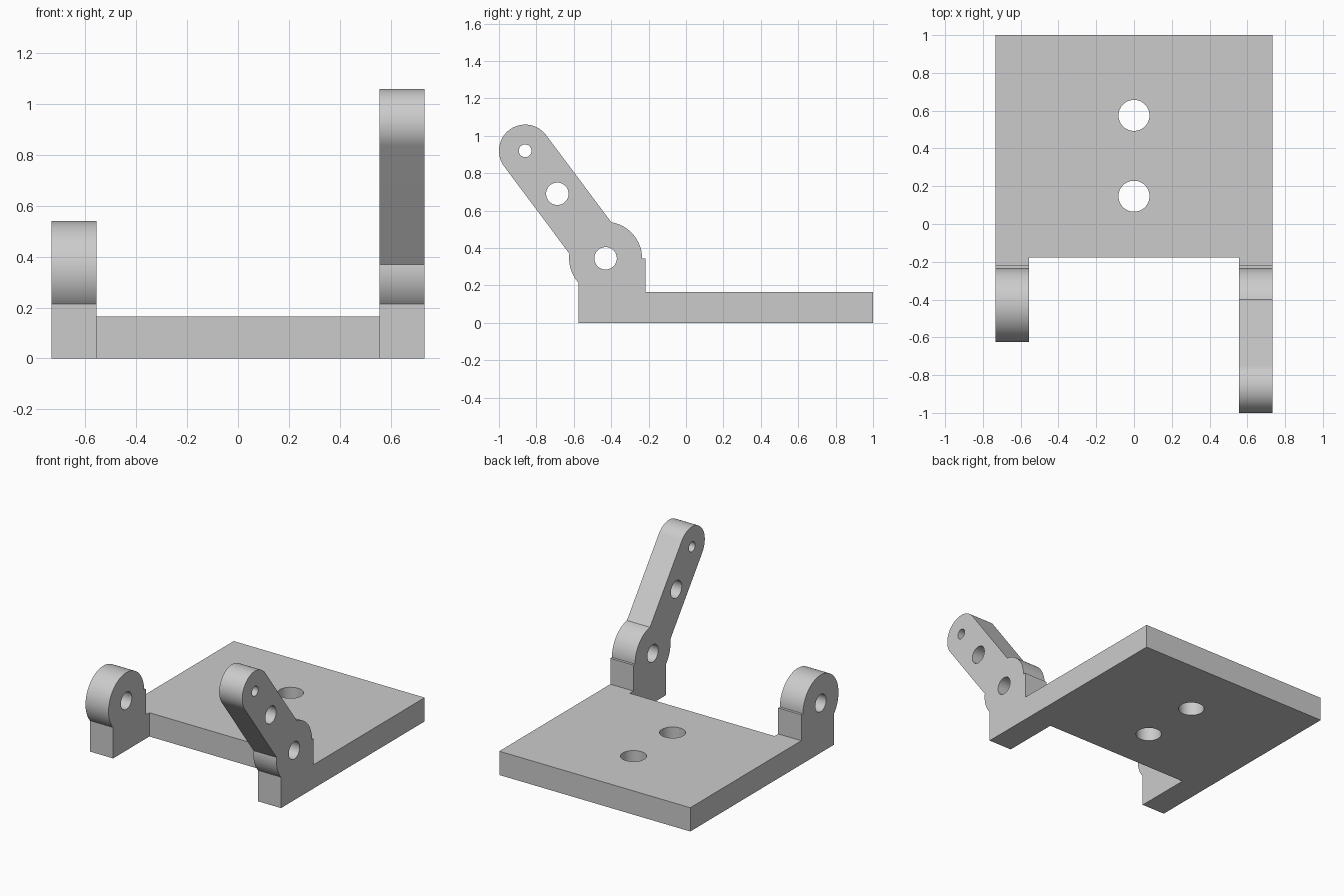
import bpy, bmesh
from math import radians, degrees, cos, sin, acos, asin, atan2, hypot
from mathutils import Matrix, Vector

if "Cube" in bpy.data.objects:
    bpy.data.objects.remove(bpy.data.objects["Cube"])

HALF_W, INNER = 0.733, 0.556       # outer and inner side of the lugs
PLATE_T, PLATE_FRONT = 0.165, -0.177
HUB, HUB_R = Vector((-0.43, 0.345)), 0.195
TIP, TIP_R = Vector((-0.86, 0.92)), 0.14
MID = Vector((-0.688, 0.69))
BLOCK_FRONT, BLOCK_BACK = -0.575, -0.217

grey = bpy.data.materials.new("plain grey")
grey.use_nodes = True
grey.diffuse_color = (0.6, 0.6, 0.6, 1)
grey.node_tree.nodes["Principled BSDF"].inputs["Base Color"].default_value = (0.6, 0.6, 0.6, 1)


def arc(center, radius, start, end):
    n = max(2, round(abs(end - start) / 3))
    angles = [radians(start + (end - start) * i / n) for i in range(n + 1)]
    return [center + radius * Vector((cos(a), sin(a))) for a in angles]


def make_object(name, bm):
    bmesh.ops.recalc_face_normals(bm, faces=bm.faces)
    mesh = bpy.data.meshes.new(name)
    bm.to_mesh(mesh)
    bm.free()
    mesh.materials.append(grey)
    obj = bpy.data.objects.new(name, mesh)
    bpy.context.collection.objects.link(obj)
    return obj


def extrude_side(name, outline, x0, x1):
    """Extrude a (y, z) outline along x."""
    bm = bmesh.new()
    face = bm.faces.new([bm.verts.new((x0, y, z)) for y, z in outline])
    moved = bmesh.ops.extrude_face_region(bm, geom=[face])["geom"]
    bmesh.ops.translate(bm, vec=(x1 - x0, 0, 0),
                        verts=[v for v in moved if isinstance(v, bmesh.types.BMVert)])
    if face.is_valid and len([f for f in bm.faces if len(f.verts) == len(outline)]) < 2:
        bm.faces.new(list(face.verts))
    return make_object(name, bm)


def drill(name, radius, location, axis):
    bm = bmesh.new()
    turn = Matrix.Rotation(radians(90), 4, 'Y') if axis == 'X' else Matrix()
    bmesh.ops.create_cone(bm, cap_ends=True, segments=64, radius1=radius, radius2=radius,
                          depth=4, matrix=Matrix.Translation(location) @ turn)
    obj = make_object(name, bm)
    obj.hide_render = True
    return obj


def combine(target, other, operation):
    mod = target.modifiers.new(operation.lower(), 'BOOLEAN')
    mod.operation, mod.solver, mod.object = operation, 'EXACT', other
    bpy.context.view_layer.objects.active = target
    bpy.ops.object.modifier_apply(modifier=mod.name)
    bpy.data.objects.remove(other)


# Side outline shared by both lugs, including the strip of plate behind them
base = [Vector(p) for p in ((BLOCK_FRONT, 0), (1, 0), (1, PLATE_T), (BLOCK_BACK, PLATE_T),
                            (BLOCK_BACK, HUB.y))]
hub_end = 180 + degrees(acos((HUB.x - BLOCK_FRONT) / HUB_R))
lug_outline = base + arc(HUB, HUB_R, 0, hub_end)

# The left lug outline continues into the slanted lever arm
d = TIP - HUB
slant = degrees(atan2(d.y, d.x))
spread = degrees(asin(TIP_R / HUB_R))
arm_outline = (base + arc(HUB, HUB_R, 0, slant - spread)
               + arc(TIP, TIP_R, slant - 90, slant + 90)
               + arc(HUB, HUB_R, slant + spread, hub_end))

# Plate between the lugs
plate_outline = [(PLATE_FRONT, 0), (1, 0), (1, PLATE_T), (PLATE_FRONT, PLATE_T)]
bracket = extrude_side("hinge_bracket", plate_outline, -INNER, INNER)
combine(bracket, extrude_side("right_lug", lug_outline, -HALF_W, -INNER), 'UNION')
combine(bracket, extrude_side("left_lug_arm", arm_outline, INNER, HALF_W), 'UNION')

# Pivot, arm and mounting holes
for name, center, radius in (("pivot_hole", HUB, 0.06), ("arm_hole", MID, 0.06),
                             ("tip_hole", TIP, 0.034)):
    combine(bracket, drill(name, radius, (0, center.x, center.y), 'X'), 'DIFFERENCE')
for y in (0.147, 0.575):
    combine(bracket, drill("mounting_hole", 0.082, (0, y, 0), 'Z'), 'DIFFERENCE')

# Merge coplanar faces, then smooth only the round surfaces
bm = bmesh.new()
bm.from_mesh(bracket.data)
bmesh.ops.remove_doubles(bm, verts=bm.verts, dist=0.0001)
bmesh.ops.dissolve_limit(bm, angle_limit=radians(0.5), verts=bm.verts, edges=bm.edges)
bm.to_mesh(bracket.data)
bm.free()
bpy.ops.object.select_all(action='DESELECT')
bracket.select_set(True)
bpy.context.view_layer.objects.active = bracket
bpy.ops.object.shade_smooth_by_angle(angle=radians(20))
